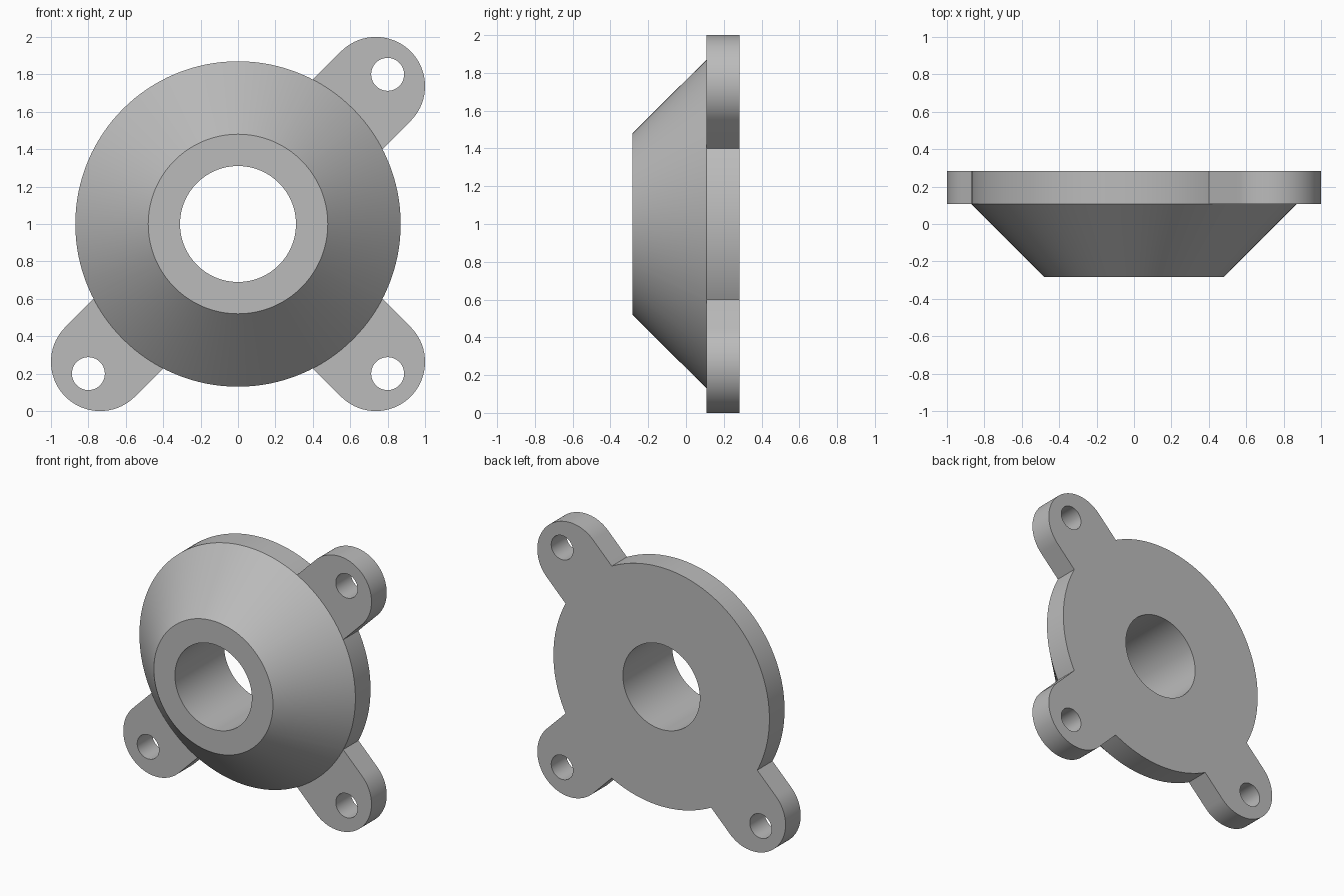
import bpy, bmesh
from math import sin, cos, pi, radians

FRONT, STEP, BACK = -0.283, 0.108, 0.283
DISC_R, NOSE_R, BORE_R = 0.87, 0.48, 0.31
EAR_R, HOLE_R = 0.263, 0.088
EAR_C, HOLE_C = 0.737, 0.8

cube = bpy.data.objects.get("Cube")
if cube:
    bpy.data.objects.remove(cube, do_unlink=True)

grey = bpy.data.materials.new("plain grey")
grey.use_nodes = True
colour = (0.5, 0.5, 0.5, 1)
grey.diffuse_color = colour
grey.node_tree.nodes["Principled BSDF"].inputs["Base Color"].default_value = colour


def arc(radius, cx=0, cz=0, start=0, sweep=2 * pi, n=128, closed=True):
    """Points (x, z) along a circle or an arc."""
    count = n if closed else n + 1
    return [(cx + radius * cos(start + sweep * i / n),
             cz + radius * sin(start + sweep * i / n)) for i in range(count)]


def loft(name, sections):
    """Closed solid through (y, outline) sections stacked along y."""
    bm = bmesh.new()
    rings = [[bm.verts.new((x, y, z + 1)) for x, z in pts] for y, pts in sections]
    for a, b in zip(rings, rings[1:]):
        for i in range(len(a)):
            j = (i + 1) % len(a)
            bm.faces.new((a[i], a[j], b[j], b[i]))
    bm.faces.new(rings[0])
    bm.faces.new(rings[-1])
    bmesh.ops.recalc_face_normals(bm, faces=bm.faces)
    mesh = bpy.data.meshes.new(name)
    bm.to_mesh(mesh)
    bm.free()
    mesh.materials.append(grey)
    obj = bpy.data.objects.new(name, mesh)
    bpy.context.collection.objects.link(obj)
    return obj


def combine(target, tool, operation):
    """Apply a boolean and discard the tool."""
    bpy.context.view_layer.objects.active = target
    mod = target.modifiers.new(operation.lower(), "BOOLEAN")
    mod.operation, mod.solver, mod.object = operation, "EXACT", tool
    bpy.ops.object.modifier_apply(modifier=mod.name)
    bpy.data.objects.remove(tool, do_unlink=True)


# Conical body with its cylindrical rim
flange = loft("conical_flange", [(FRONT, arc(NOSE_R)), (STEP, arc(DISC_R)),
                                 (BACK, arc(DISC_R))])

# Three diagonal mounting ears, round at the outer end
corners = [(1, 1, 45), (1, -1, -45), (-1, -1, -135)]
for sx, sz, angle in corners:
    a = radians(angle)
    tip = arc(EAR_R, sx * EAR_C, sz * EAR_C, a - pi / 2, pi, 48, False)
    root = arc(EAR_R, sx * 0.4, sz * 0.4, a + pi / 2, -pi, 1, False)
    combine(flange, loft("mounting_ear", [(STEP, tip + root), (BACK, tip + root)]), "UNION")

# Central bore and bolt holes
holes = [(BORE_R, 0, 0, 96)] + [(HOLE_R, sx * HOLE_C, sz * HOLE_C, 48)
                                for sx, sz, _ in corners]
for r, x, z, n in holes:
    ring = arc(r, x, z, n=n)
    combine(flange, loft("hole_cutter", [(-0.5, ring), (0.5, ring)]), "DIFFERENCE")

# Smooth curved walls, sharp rims
bpy.ops.object.select_all(action="DESELECT")
flange.select_set(True)
bpy.context.view_layer.objects.active = flange
bpy.ops.object.shade_smooth_by_angle(angle=radians(30))
